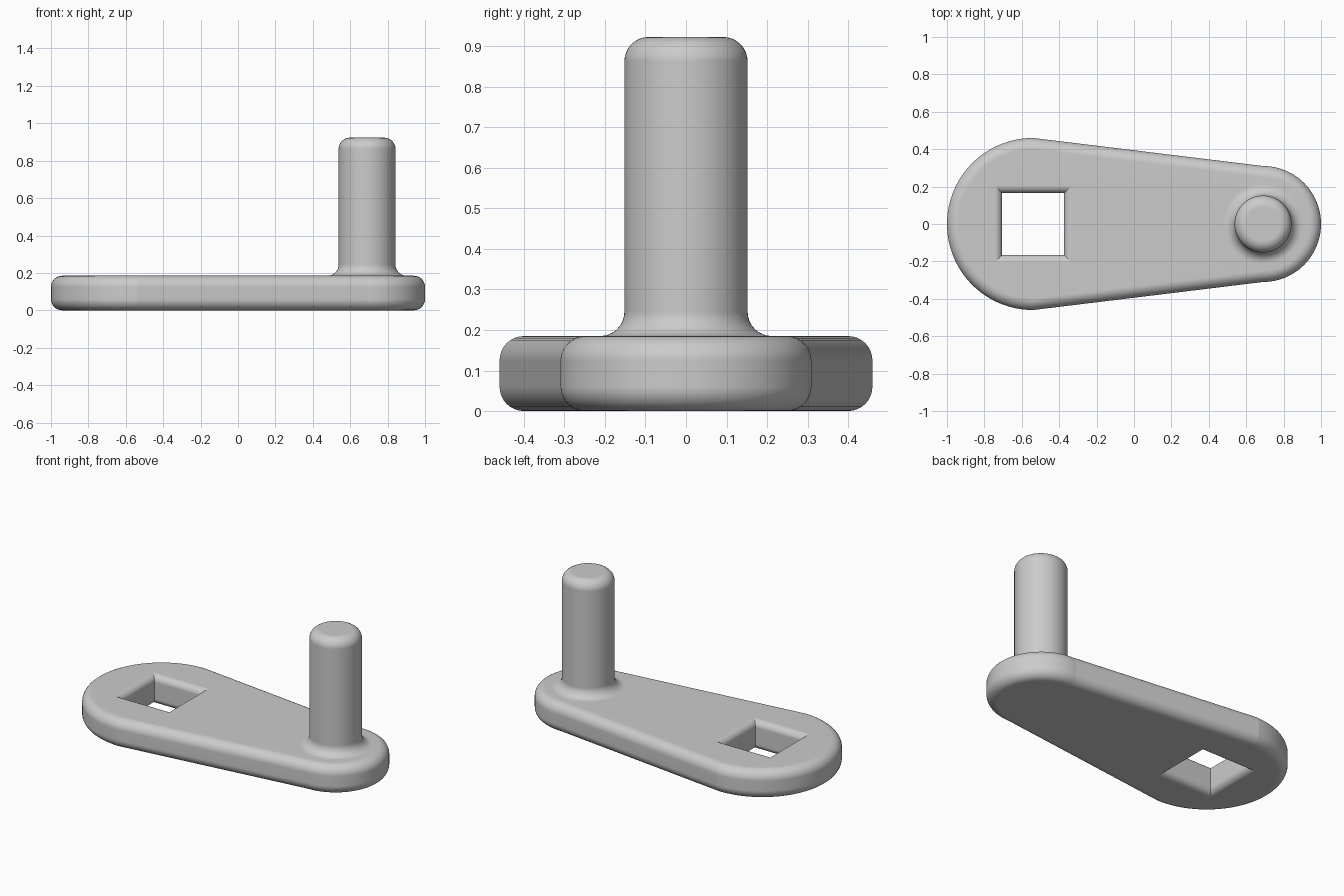
import bpy, bmesh
from math import pi, sin, cos

cube = bpy.data.objects.get("Cube")
if cube:
    bpy.data.objects.remove(cube, do_unlink=True)

THICK, EDGE, HOLE_EDGE = 0.185, 0.06, 0.04
BIG_X, BIG_R = -0.54, 0.46
PIN_X, SMALL_R = 0.69, 0.31
PIN_R, PIN_TOP = 0.152, 0.923
HOLE = 0.165
SEG, STEPS = 48, 8

bm = bmesh.new()


def arc(x, r, start, sweep, n):
    return [(x + r * cos(start + sweep * i / n), r * sin(start + sweep * i / n))
            for i in range(n + 1)]


def outline(inset):
    """Tapered arm: a half circle at each end joined by straight flanks."""
    return (arc(PIN_X, SMALL_R - inset, -pi / 2, pi, SEG)
            + arc(BIG_X, BIG_R - inset, pi / 2, pi, SEG))


def square(grow):
    h = HOLE + grow
    return [(BIG_X + sx * h, sy * h) for sx, sy in ((1, 1), (-1, 1), (-1, -1), (1, -1))]


def circle(r):
    return arc(PIN_X, r, 0, 2 * pi, 2 * SEG)[:-1]


def quarter(radius):
    """(offset, drop) pairs of a quarter-round, from flat surface to wall."""
    angles = [pi / 2 * i / STEPS for i in range(STEPS + 1)]
    return [(radius * (1 - sin(a)), radius * (1 - cos(a))) for a in angles]


def both_edges(radius):
    """(offset, z) levels down a wall rounded at the top and bottom."""
    q = quarter(radius)
    return [(o, THICK - d) for o, d in q] + [(o, d) for o, d in reversed(q)]


def loft(levels, shape, sharp=()):
    """Skin stacked rings, with optional sharp lines; return first and last."""
    rings = [[bm.verts.new((x, y, z)) for x, y in shape(o)] for o, z in levels]
    for a, b in zip(rings, rings[1:]):
        for i in range(len(a)):
            j = (i + 1) % len(a)
            bm.faces.new((a[i], a[j], b[j], b[i]))
        for i in sharp:
            bm.edges.get((a[i], b[i])).smooth = False
    return rings[0], rings[-1]


def fill(*loops):
    """Flat face bounded by an outer loop and any hole loops."""
    edges = [bm.edges.get((v, w)) for r in loops for v, w in zip(r, r[1:] + r[:1])]
    bmesh.ops.triangle_fill(bm, edges=edges, use_beauty=True, normal=(0, 0, 1))


# Rounded outer wall and square drive hole
corners = (0, SEG, SEG + 1, 2 * SEG + 1)
rim_top, rim_bottom = loft(both_edges(EDGE), outline, corners)
hole_top, hole_bottom = loft(both_edges(HOLE_EDGE), square, range(4))

# Handle pin: flared foot, straight shaft, rounded tip
foot = [(PIN_R + o, THICK + d) for o, d in quarter(EDGE)]
tip = [(PIN_R - o, PIN_TOP - d) for o, d in reversed(quarter(EDGE))]
pin_base, pin_tip = loft(foot + tip, circle)
bm.faces.new(pin_tip)

# Flat top and underside
fill(rim_top, hole_top, pin_base)
fill(rim_bottom, hole_bottom)
bmesh.ops.recalc_face_normals(bm, faces=bm.faces[:])

mesh = bpy.data.meshes.new("crank_arm")
bm.to_mesh(mesh)
bm.free()
arm = bpy.data.objects.new("crank_arm", mesh)
bpy.context.collection.objects.link(arm)

# Plain grey finish
grey = bpy.data.materials.new("plain_grey")
grey.use_nodes = True
colour = (0.6, 0.6, 0.6, 1)
grey.diffuse_color = colour
grey.node_tree.nodes["Principled BSDF"].inputs["Base Color"].default_value = colour
mesh.materials.append(grey)

# Smooth roundings with clean flats
bpy.ops.object.select_all(action="DESELECT")
arm.select_set(True)
bpy.context.view_layer.objects.active = arm
bpy.ops.object.shade_smooth_by_angle(angle=pi / 6)
weighted = arm.modifiers.new("clean_flats", "WEIGHTED_NORMAL")
weighted.keep_sharp = True
